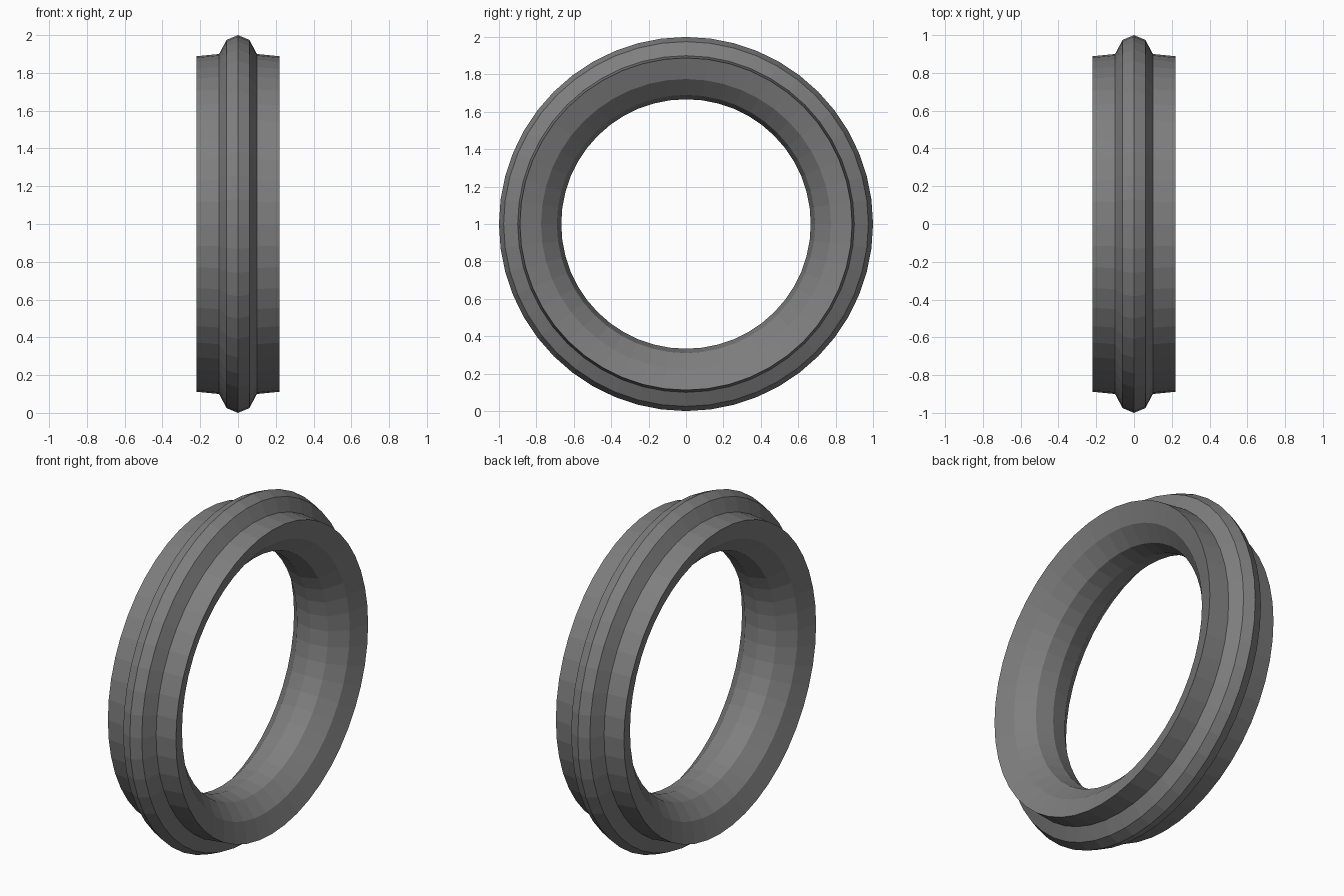
import bpy, bmesh, math

if "Cube" in bpy.data.objects:
    bpy.data.objects.remove(bpy.data.objects["Cube"])

SEGMENTS = 48
# half cross-section (x, radius): outer crest, shoulder, rim face, bore centre
half = [(0, 1.0), (0.06, 0.975), (0.10, 0.90), (0.22, 0.888),
        (0.18, 0.775), (0.10, 0.69), (0, 0.667)]
# mirror to close the section
profile = half + [(-x, r) for x, r in reversed(half[1:-1])]


def lathe_x(name, profile, centre_z):
    """Spin a closed profile around the x direction."""
    bm = bmesh.new()
    rings = []
    for i in range(SEGMENTS):
        a = 2 * math.pi * i / SEGMENTS
        rings.append([bm.verts.new((x, r * math.cos(a), centre_z + r * math.sin(a)))
                      for x, r in profile])
    n = len(profile)
    for i, ring in enumerate(rings):
        nxt = rings[(i + 1) % SEGMENTS]
        for j in range(n):
            k = (j + 1) % n
            bm.faces.new((ring[j], ring[k], nxt[k], nxt[j]))
    bmesh.ops.recalc_face_normals(bm, faces=bm.faces)
    mesh = bpy.data.meshes.new(name)
    bm.to_mesh(mesh)
    bm.free()
    obj = bpy.data.objects.new(name, mesh)
    bpy.context.collection.objects.link(obj)
    return obj


# ring with raised central ridge
ring = lathe_x("ridged_ring", profile, 1.0)

# dark grey finish
dark = bpy.data.materials.new("dark_grey")
dark.diffuse_color = (0.21, 0.21, 0.21, 1)
dark.use_nodes = True
dark.node_tree.nodes["Principled BSDF"].inputs["Base Color"].default_value = dark.diffuse_color
ring.data.materials.append(dark)
